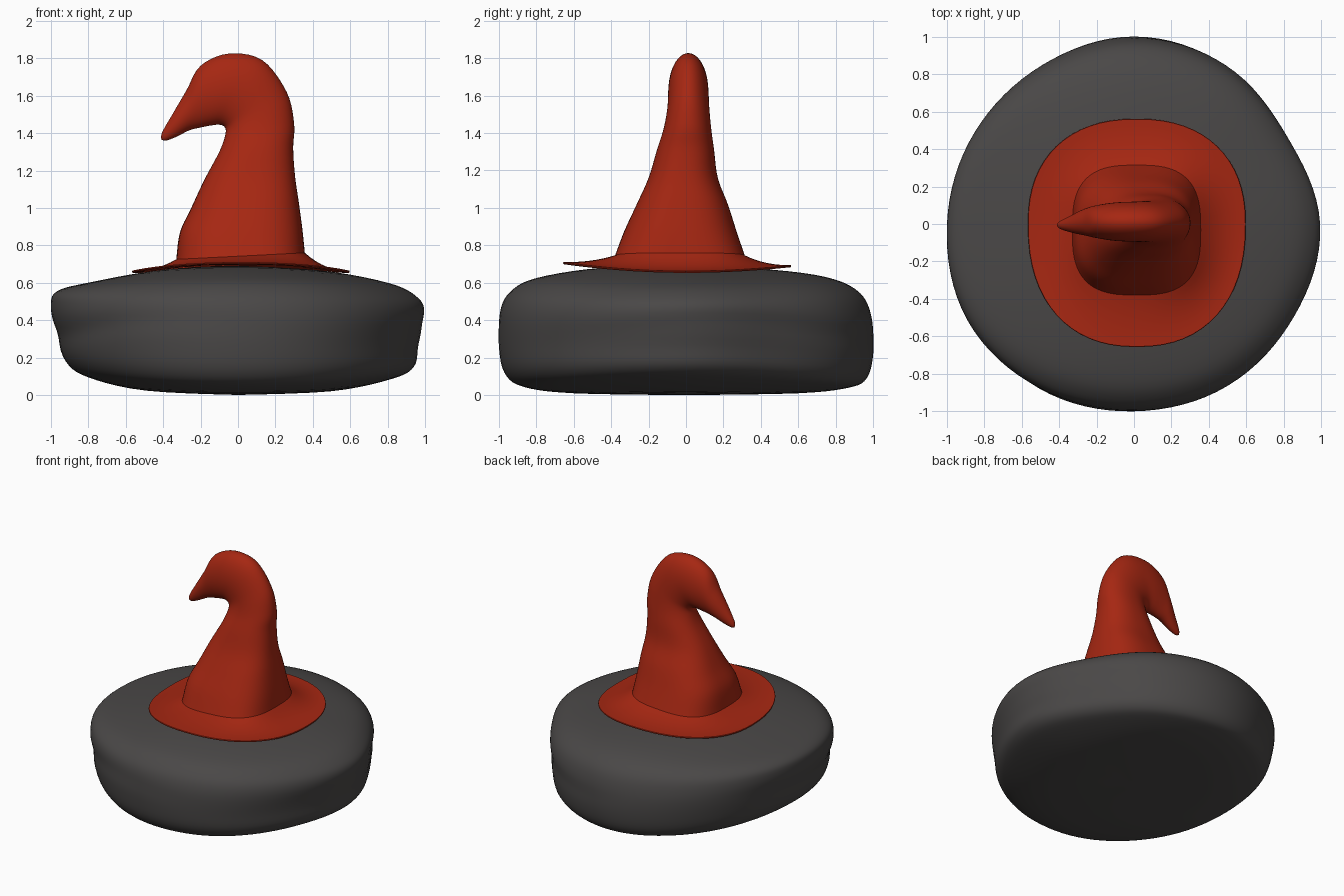
import bpy, bmesh, math
from mathutils import Vector

cube = bpy.data.objects.get("Cube")
if cube:
    bpy.data.objects.remove(cube, do_unlink=True)


def material(name, rgb):
    m = bpy.data.materials.new(name)
    m.use_nodes = True
    m.diffuse_color = (*rgb, 1)
    m.node_tree.nodes["Principled BSDF"].inputs["Base Color"].default_value = (*rgb, 1)
    return m


RED = material("red felt", (0.38, 0.02, 0.006))
GREY = material("dark stone", (0.068, 0.064, 0.063))


def spline(points, steps, closed=False):
    """Smooth curve through the control points."""
    pts = [Vector(p) for p in points]
    n = len(pts)
    at = (lambda i: pts[i % n]) if closed else (lambda i: pts[max(0, min(n - 1, i))])
    out = []
    for i in range(n if closed else n - 1):
        a, b, c, d = (at(i + k) for k in (-1, 0, 1, 2))
        for s in range(steps):
            t = s / steps
            out.append(b + (c - a) * t / 2 + (a * 2 - b * 5 + c * 4 - d) * t * t / 2
                       + (b * 3 - a - c * 3 + d) * t ** 3 / 2)
    return out if closed else out + [pts[-1]]


def loft(name, rings, mat, angle=50):
    """Skin a list of closed rings; collapsed end rings become poles."""
    bm = bmesh.new()
    rows = [[bm.verts.new(p) for p in ring] for ring in rings]
    for lo, hi in zip(rows, rows[1:]):
        for i in range(len(lo)):
            j = (i + 1) % len(lo)
            bm.faces.new((lo[i], lo[j], hi[j], hi[i]))
    bmesh.ops.remove_doubles(bm, verts=bm.verts, dist=0.0005)
    bmesh.ops.recalc_face_normals(bm, faces=bm.faces)
    mesh = bpy.data.meshes.new(name)
    bm.to_mesh(mesh)
    bm.free()
    mesh.materials.append(mat)
    ob = bpy.data.objects.new(name, mesh)
    bpy.context.collection.objects.link(ob)
    bpy.ops.object.select_all(action="DESELECT")
    ob.select_set(True)
    bpy.context.view_layer.objects.active = ob
    bpy.ops.object.shade_smooth_by_angle(angle=math.radians(angle))


def squircle(a, n):
    """Unit superellipse point at angle a."""
    c, s = math.cos(a), math.sin(a)
    return (math.copysign(abs(c) ** (2 / n), c), math.copysign(abs(s) ** (2 / n), s))


# Stone: four side profiles (radius, height) blended around a lumpy outline
EAST = [(0, 0), (.5, .02), (.82, .085), (.94, .15), (.965, .27),
        (1, .44), (.95, .53), (.8, .6), (.45, .665), (0, .69)]
NORTH = [(0, 0), (.6, .01), (.87, .04), (.965, .09), (1, .22),
         (.995, .4), (.93, .545), (.75, .63), (.4, .675), (0, .69)]
WEST = [(0, 0), (.5, .025), (.8, .095), (.92, .18), (.975, .34),
        (1, .48), (.965, .555), (.8, .6), (.4, .67), (0, .69)]
SOUTH = [(0, 0), (.6, .01), (.87, .045), (.97, .12), (1, .27),
         (.995, .44), (.94, .55), (.8, .625), (.45, .68), (0, .69)]
sides = [spline(p, 5) for p in (EAST, NORTH, WEST, SOUTH)]
outline = spline([(r, 0) for r in (1, .95, .985, 1, .98, .985, 1, 1.03, 1.02, 1, 1, .99)],
                 8, closed=True)
SEG = len(outline)
rings = []
for k in range(len(sides[0])):
    ring = []
    for i, o in enumerate(outline):
        a = math.tau * i / SEG
        q = 4 * i // SEG
        t = math.sin(a - q * math.pi / 2) ** 2
        r, z = sides[q][k].lerp(sides[(q + 1) % 4][k], t)
        # shallow wandering groove round the side
        groove = math.exp(-((z - .36 - .04 * math.sin(3 * a + 1)) / .06) ** 2)
        r *= o.x * (1 - .012 * groove * (1 + math.sin(2 * a + .5)) / 2)
        ring.append((r * math.cos(a), r * math.sin(a), z))
    rings.append(ring)
loft("stone", rings, GREY)

# Hat crown: sections as inner x, z, outer x, z, front y, back y
SECTIONS = [
    (-.33, .725, .357, .76, -.38, .315), (-.31, .87, .345, .88, -.33, .27),
    (-.25, 1, .325, 1.03, -.265, .225), (-.18, 1.15, .305, 1.17, -.2, .17),
    (-.1, 1.3, .295, 1.32, -.155, .15), (-.068, 1.39, .3, 1.45, -.12, .135),
    (-.07, 1.43, .26, 1.62, -.1, .125), (-.1, 1.445, .13, 1.79, -.095, .12),
    (-.15, 1.44, -.05, 1.825, -.09, .115), (-.2, 1.43, -.2, 1.76, -.075, .1),
    (-.26, 1.415, -.275, 1.63, -.06, .08), (-.33, 1.38, -.345, 1.51, -.045, .045),
    (-.385, 1.36, -.405, 1.405, -.025, .015), (-.41, 1.365, -.41, 1.365, -.003, -.003)]


def section_ring(s, n):
    xi, zi, xo, zo, y0, y1 = s
    ring = []
    for i in range(64):
        u, v = squircle(math.tau * i / 64, n)
        t = (1 + u) / 2
        ring.append((xi + (xo - xi) * t, (y0 + y1) / 2 + (y1 - y0) / 2 * v, zi + (zo - zi) * t))
    return ring


crown = spline(SECTIONS, 5)
crown_rings = [section_ring(s, 2 + .9 * max(0, 1 - k / 30)) for k, s in enumerate(crown)]
loft("hat_crown", crown_rings, RED)

# Hat brim: flared sheet from the crown base to a drooping rim
base = [Vector(p) for p in crown_rings[0]]
rim = []
for i in range(64):
    u, v = squircle(math.tau * i / 64, 2.3)
    y = v * (.56 if v > 0 else .655)
    z = .664 + v * v * (.03 if v > 0 else .046)
    rim.append(Vector((.015 + .58 * u, y, z)))


def brim_ring(t, drop=0.0):
    """Ring between crown base (0) and rim (1), falling steeply first."""
    ring = []
    for b, r in zip(base, rim):
        p = b.lerp(r, t)
        p.z = r.z + (b.z - r.z) * max(0, 1 - t) ** 2.2 - drop
        ring.append(p)
    return ring


top = [brim_ring(t / 8) for t in range(9)]
under = [brim_ring(t, d) for t, d in ((1.01, .005), (.99, .011), (.75, .015), (.5, .018), (.2, .03))]
loft("hat_brim", top + under, RED)
